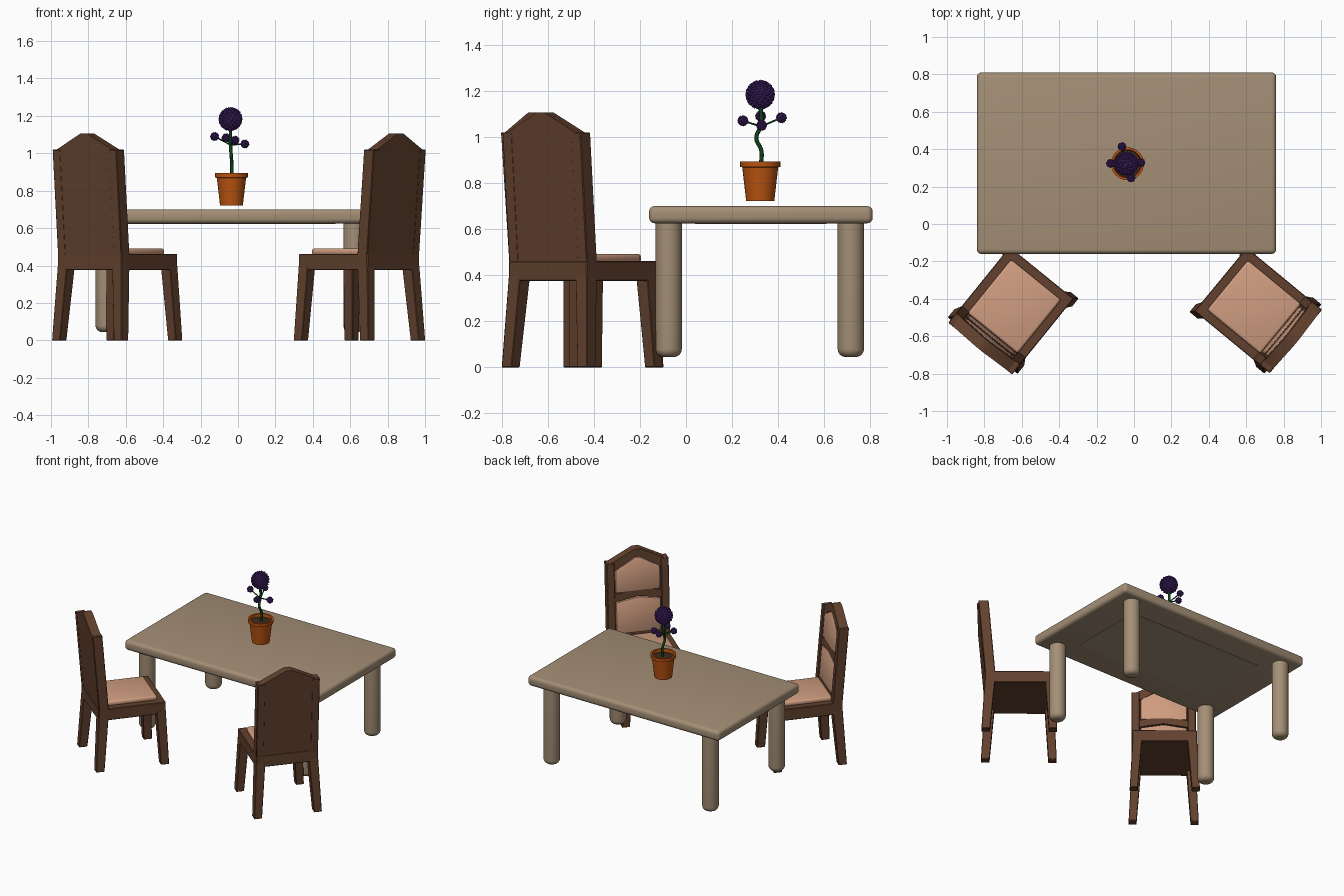
import bpy, bmesh, math
from mathutils import Vector, Matrix

if "Cube" in bpy.data.objects:
    bpy.data.objects.remove(bpy.data.objects["Cube"])


def srgb(r, g, b):
    f = lambda c: c / 12.92 if c <= 0.04045 else ((c + 0.055) / 1.055) ** 2.4
    return (f(r / 255), f(g / 255), f(b / 255), 1)


def material(name, *rgb):
    m = bpy.data.materials.new(name)
    m.diffuse_color = srgb(*rgb)
    m.use_nodes = True
    m.node_tree.nodes["Principled BSDF"].inputs["Base Color"].default_value = m.diffuse_color
    return m


TABLE = material("pale wood", 164, 143, 118)
WOOD = material("dark wood", 98, 65, 46)
CLOTH = material("tan cloth", 208, 157, 128)
CLAY = material("terracotta", 186, 84, 16)
SOIL = material("soil", 62, 42, 28)
GREEN = material("stem green", 14, 66, 24)
PURPLE = material("purple", 80, 42, 124)


def finish(bm, name, mat, matrix=None, bevel=0, segs=1, smooth=True):
    bmesh.ops.recalc_face_normals(bm, faces=bm.faces)
    if bevel:
        bmesh.ops.bevel(bm, geom=bm.edges[:], offset=bevel, segments=segs,
                        profile=0.5, affect='EDGES')
    me = bpy.data.meshes.new(name)
    bm.to_mesh(me)
    bm.free()
    me.materials.append(mat)
    ob = bpy.data.objects.new(name, me)
    bpy.context.collection.objects.link(ob)
    if matrix:
        ob.matrix_world = matrix
    if smooth:
        bpy.context.view_layer.objects.active = ob
        ob.select_set(True)
        bpy.ops.object.shade_smooth_by_angle(angle=math.radians(35))
        ob.select_set(False)
    return ob


def loft(bottom, top):
    """Solid between two rings with the same number of points."""
    bm = bmesh.new()
    a = [bm.verts.new(p) for p in bottom]
    b = [bm.verts.new(p) for p in top]
    bm.faces.new(a)
    bm.faces.new(b)
    for i in range(len(a)):
        j = (i + 1) % len(a)
        bm.faces.new((a[i], a[j], b[j], b[i]))
    return bm


def rect(x0, x1, y0, y1, z):
    return [(x0, y0, z), (x1, y0, z), (x1, y1, z), (x0, y1, z)]


def lathe(profile, name, mat, loc, n=32):
    bm = bmesh.new()
    vs = [bm.verts.new((r, 0, z)) for r, z in profile]
    es = [bm.edges.new(p) for p in zip(vs, vs[1:])]
    bmesh.ops.spin(bm, geom=vs + es, cent=(0, 0, 0), axis=(0, 0, 1),
                   angle=2 * math.pi, steps=n)
    bmesh.ops.remove_doubles(bm, verts=bm.verts, dist=1e-5)
    return finish(bm, name, mat, Matrix.Translation(loc))


# Table top with rounded edges and a faint panel underneath
finish(loft(rect(-0.84, 0.76, -0.16, 0.81, 0.625), rect(-0.84, 0.76, -0.16, 0.81, 0.70)),
       "table_top", TABLE, bevel=0.024, segs=4)
finish(loft(rect(-0.60, 0.52, 0.04, 0.61, 0.623), rect(-0.60, 0.52, 0.04, 0.61, 0.627)),
       "table_underside_panel", TABLE)

# Table legs with rounded feet
foot = [(0, 0.045)] + [(0.022 + 0.035 * math.sin(a), 0.08 - 0.035 * math.cos(a))
                       for a in [i * math.pi / 12 for i in range(7)]]
for x in (-0.705, 0.62):
    for y in (-0.075, 0.715):
        lathe(foot + [(0.057, 0.64), (0, 0.64)], "table_leg", TABLE, (x, y, 0))


# Chairs: local frame faces +y, back leans towards -y
def lean(z):
    return -0.045 * (z - 0.47) / 0.55


def slab(outline, y0, y1):
    """Extrude an x-z outline from y0 to y1, following the lean of the back."""
    return loft([(x, y0 + lean(z), z) for x, z in outline],
                [(x, y1 + lean(z), z) for x, z in outline])


def gable(w, z0, z1, peak):
    """Box outline with a raised middle."""
    return [(-w, z0), (w, z0), (w, z1), (w * 0.12, peak), (-w * 0.12, peak), (-w, z1)]


def chair(matrix):
    # legs splay outwards to the floor
    for s in (-1, 1):
        for name, top, low in (("back_leg", (-0.24, -0.17), (-0.264, -0.205)),
                               ("front_leg", (0.172, 0.237), (0.197, 0.255))):
            xt, xl = sorted((s * 0.155, s * 0.22)), sorted((s * 0.185, s * 0.24))
            finish(loft(rect(*xl, *low, 0), rect(*xt, *top, 0.40)),
                   name, WOOD, matrix, 0.003)
        post = sorted((s * 0.165, s * 0.22))
        finish(slab([(post[0], 0.43), (post[1], 0.43), (post[1], 1.02), (post[0], 1.02)],
                    -0.24, -0.17), "back_post", WOOD, matrix, 0.004)
    finish(loft(rect(-0.22, 0.22, -0.24, 0.237, 0.375), rect(-0.22, 0.22, -0.24, 0.237, 0.462)),
           "seat", WOOD, matrix, 0.004)
    # back panel, crest and middle rail
    finish(slab(gable(0.19, 0.44, 1.02, 1.105), -0.239, -0.20), "back_panel", WOOD, matrix)
    crest = [(-0.19, 0.965), (-0.15, 0.965), (-0.02, 1.05), (0.02, 1.05), (0.15, 0.965),
             (0.19, 0.965), (0.19, 1.02), (0.023, 1.105), (-0.023, 1.105), (-0.19, 1.02)]
    finish(slab(crest, -0.21, -0.175), "crest_rail", WOOD, matrix)
    rail = [(-0.17, 0.735), (0, 0.765), (0.17, 0.735), (0.17, 0.79), (0, 0.82), (-0.17, 0.79)]
    finish(slab(rail, -0.21, -0.175), "middle_rail", WOOD, matrix)
    # cushions
    finish(loft(rect(-0.172, 0.172, -0.18, 0.19, 0.455), rect(-0.172, 0.172, -0.18, 0.19, 0.492)),
           "seat_cushion", CLOTH, matrix, 0.014, 3)
    finish(slab(gable(0.158, 0.50, 0.73, 0.755), -0.21, -0.174),
           "lower_back_cushion", CLOTH, matrix, 0.008, 2)
    finish(slab(gable(0.158, 0.80, 0.965, 1.045), -0.21, -0.174),
           "upper_back_cushion", CLOTH, matrix, 0.008, 2)


for loc, deg in (((-0.643, -0.445, 0), -39), ((0.646, -0.447, 0), 50.5)):
    chair(Matrix.Translation(loc) @ Matrix.Rotation(math.radians(deg), 4, 'Z'))

# Flower pot and soil
PX, PY = -0.035, 0.322
lathe([(0, 0.722), (0.061, 0.722), (0.078, 0.868), (0.087, 0.870), (0.088, 0.894),
       (0.075, 0.894), (0.071, 0.85), (0, 0.85)], "pot", CLAY, (PX, PY, 0))
lathe([(0, 0.852), (0.071, 0.852), (0.072, 0.872), (0, 0.876)], "soil", SOIL, (PX, PY, 0))


# Stems
def stem(name, points, radius):
    cu = bpy.data.curves.new(name, 'CURVE')
    cu.dimensions = '3D'
    cu.bevel_depth, cu.bevel_resolution, cu.resolution_u = radius, 2, 6
    sp = cu.splines.new('BEZIER')
    sp.bezier_points.add(len(points) - 1)
    for bp, p in zip(sp.bezier_points, points):
        bp.co = p
        bp.handle_left_type = bp.handle_right_type = 'AUTO'
    cu.materials.append(GREEN)
    ob = bpy.data.objects.new(name, cu)
    bpy.context.collection.objects.link(ob)
    bpy.context.view_layer.objects.active = ob
    ob.select_set(True)
    bpy.ops.object.convert(target='MESH')
    ob.select_set(False)


stem("main_stem", [(-0.033, 0.322, 0.86), (-0.033, 0.327, 0.94), (-0.037, 0.305, 0.995),
                   (-0.04, 0.325, 1.05), (-0.04, 0.322, 1.15)], 0.009)


# Flower heads: a core ball covered with florets
def flower(name, centre, radius, floret, count):
    bm = bmesh.new()
    bmesh.ops.create_icosphere(bm, subdivisions=2, radius=radius - floret)
    for i in range(count):
        z = 1 - 2 * (i + 0.5) / count
        a, r = i * 2.39996, math.sqrt(1 - z * z)
        d = Vector((r * math.cos(a), r * math.sin(a), z))
        bmesh.ops.create_icosphere(bm, subdivisions=1, radius=floret,
                                   matrix=Matrix.Translation(d * (radius - floret)))
    finish(bm, name, PURPLE, Matrix.Translation(centre), smooth=False)


flower("large_bloom", (-0.04, 0.322, 1.183), 0.066, 0.010, 110)
for c in ((-0.125, 0.324, 1.09), (-0.064, 0.414, 1.083),
          (0.037, 0.328, 1.05), (-0.016, 0.247, 1.07)):
    stem("side_stem", [(-0.04, 0.325, 1.045), c], 0.004)
    flower("small_bloom", c, 0.025, 0.006, 36)
